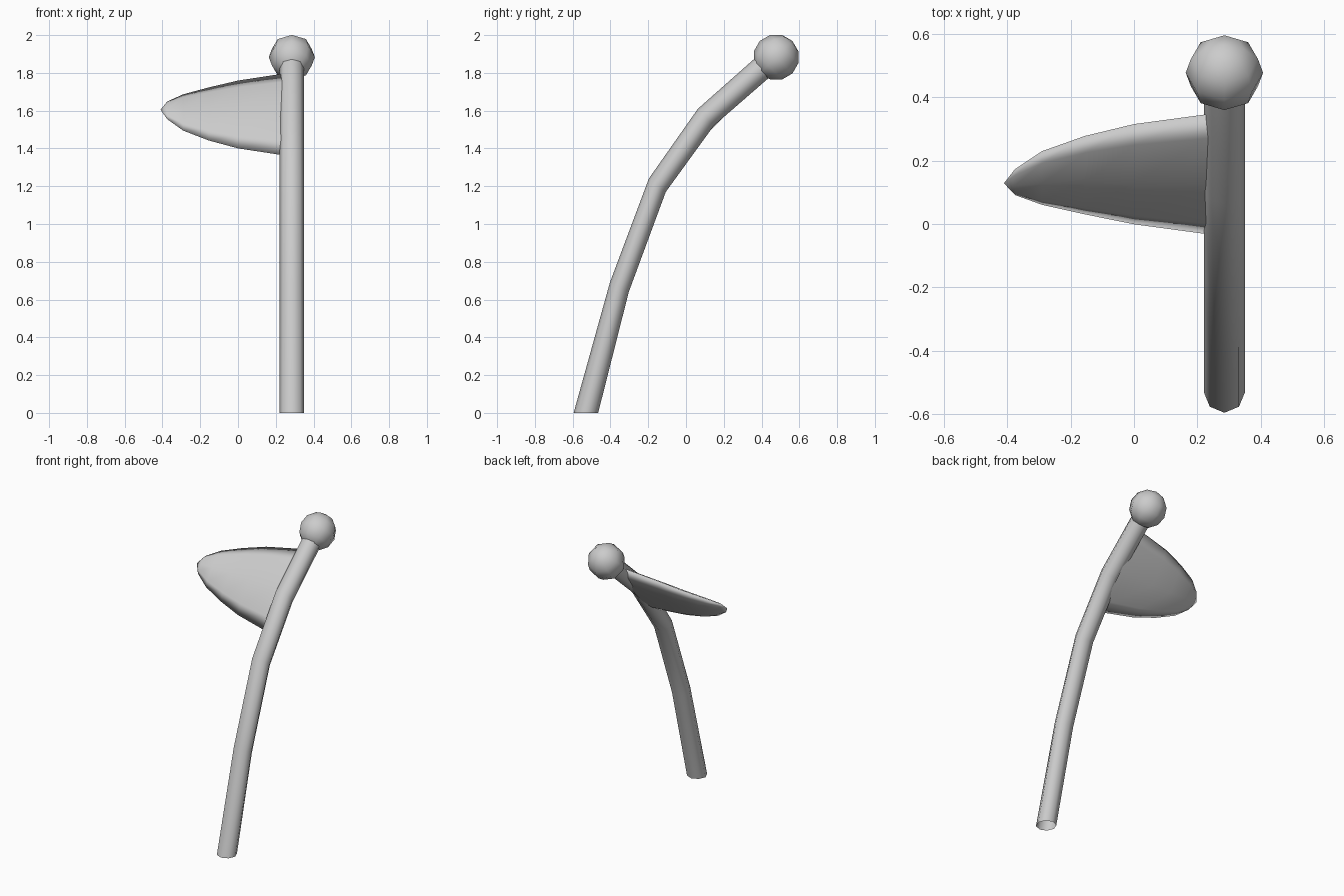
import bpy, bmesh, math
from mathutils import Vector, Matrix

if "Cube" in bpy.data.objects:
    bpy.data.objects.remove(bpy.data.objects["Cube"])

X = 0.285  # stem position


def loft(name, rings, tip=None):
    """Skin a list of closed rings, optionally closing the last one to a tip."""
    bm = bmesh.new()
    loops = [[bm.verts.new(p) for p in ring] for ring in rings]
    n = len(loops[0])
    for a, b in zip(loops, loops[1:]):
        for i in range(n):
            j = (i + 1) % n
            bm.faces.new((a[i], a[j], b[j], b[i]))
    if tip is not None:
        t = bm.verts.new(tip)
        for i in range(n):
            bm.faces.new((loops[-1][i], loops[-1][(i + 1) % n], t))
    return finish(name, bm)


def finish(name, bm):
    bmesh.ops.recalc_face_normals(bm, faces=bm.faces)
    for f in bm.faces:
        f.smooth = True
    me = bpy.data.meshes.new(name)
    bm.to_mesh(me)
    bm.free()
    ob = bpy.data.objects.new(name, me)
    bpy.context.collection.objects.link(ob)
    return ob


def oval(centre, u, v, sides):
    """Ring of points on an ellipse with half axes u and v."""
    return [centre + u * math.cos(2 * math.pi * i / sides)
            + v * math.sin(2 * math.pi * i / sides) for i in range(sides)]


# Stem: open eight-sided tube, each ring given by its front and back (y, z)
ends = [((-0.595, 0.0), (-0.465, 0.0)),
        ((-0.403, 0.69), (-0.303, 0.64)),
        ((-0.197, 1.24), (-0.107, 1.17)),
        ((0.063, 1.61), (0.147, 1.52)),
        ((0.43, 1.935), (0.515, 1.84))]
rings = []
for f, b in ends:
    f, b = Vector((X, *f)), Vector((X, *b))
    rings.append(oval((f + b) / 2, (b - f) / 2, Vector((0.065, 0, 0)), 8))
loft("stem", rings)

# Bud: low-poly ball tilted along the stem
bm = bmesh.new()
bmesh.ops.create_uvsphere(
    bm, u_segments=8, v_segments=6, radius=0.122,
    matrix=Matrix.Translation((X, 0.477, 1.883))
    @ Matrix.Rotation(math.radians(-45), 4, 'X'))
finish("bud", bm)

# Leaf: flattened, pointed blade; each ring is x, half width, half thickness, lift
u = Vector((0, 0.66, 0.75)).normalized()
n = Vector((0, -0.75, 0.66)).normalized()
base = Vector((0, 0.157, 1.58))
blade = [(0.27, 0.290, 0.040, 0.0),
         (0.225, 0.285, 0.040, 0.0),
         (0.0, 0.239, 0.037, 0.0),
         (-0.155, 0.187, 0.032, 0.004),
         (-0.29, 0.128, 0.025, 0.016),
         (-0.375, 0.062, 0.014, 0.033)]
rings = [oval(base + Vector((x, 0, 0)) + n * lift, u * w, n * t, 8)
         for x, w, t, lift in blade]
loft("leaf", rings, base + Vector((-0.41, 0, 0)) + n * 0.038)
